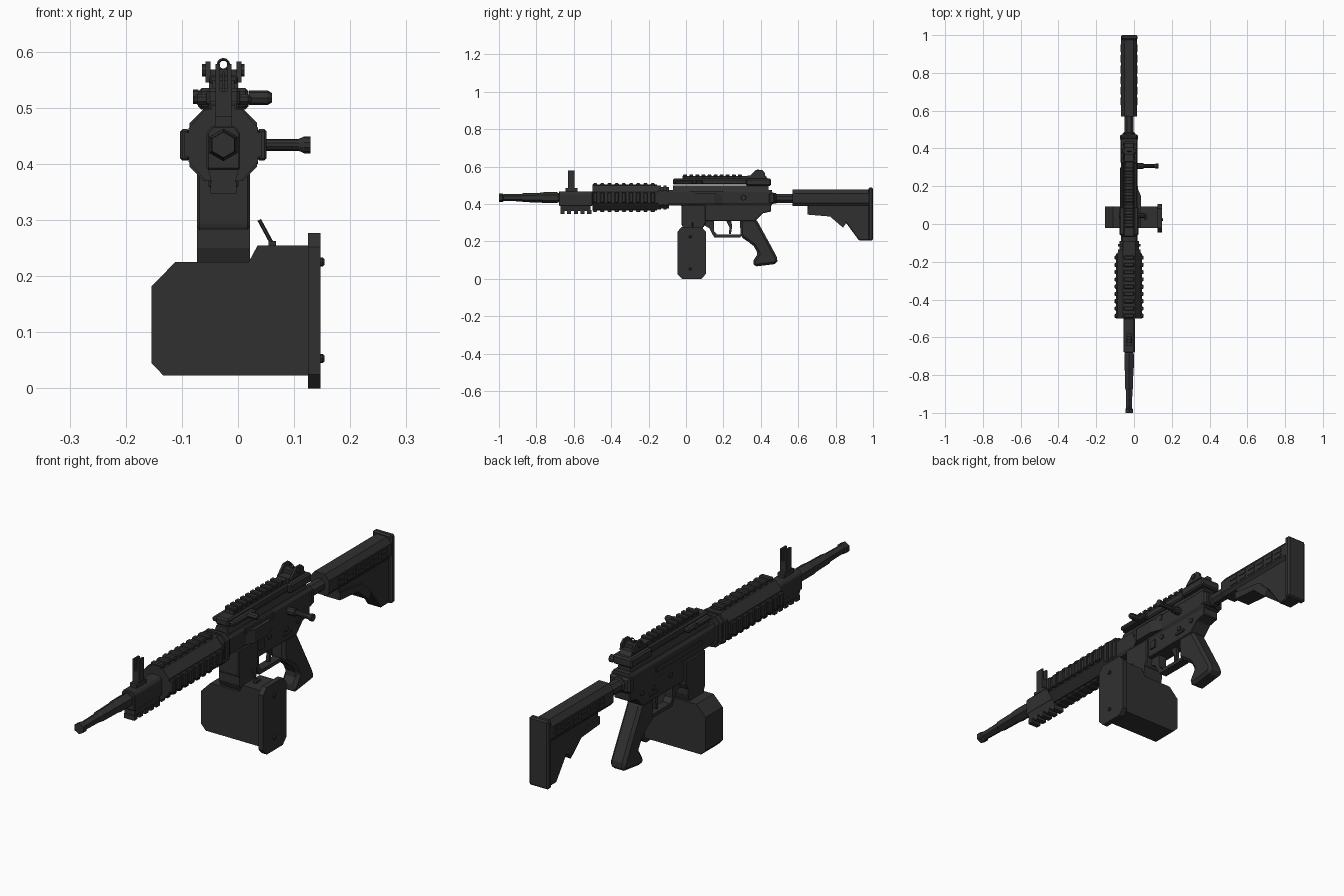
import bpy, bmesh, math
from mathutils import Vector

CX, CZ = -0.026, 0.434          # bore line
mat = bpy.data.materials.new("charcoal")
mat.diffuse_color = (0.03, 0.03, 0.03, 1)


def finish(name, bm, bevel=0):
    bmesh.ops.recalc_face_normals(bm, faces=bm.faces)
    me = bpy.data.meshes.new(name)
    bm.to_mesh(me)
    bm.free()
    me.materials.append(mat)
    ob = bpy.data.objects.new(name, me)
    bpy.context.collection.objects.link(ob)
    if bevel:
        m = ob.modifiers.new("edge", 'BEVEL')
        m.width, m.segments, m.limit_method = bevel, 1, 'ANGLE'
    return ob


def add_prism(bm, pts, axis, a, b):
    """Extrude a 2D outline along an axis; x: (y,z), y: (x,z), z: (x,y)."""
    def put(p, t):
        return {'x': (t, p[0], p[1]), 'y': (p[0], t, p[1]), 'z': (p[0], p[1], t)}[axis]
    va = [bm.verts.new(put(p, a)) for p in pts]
    vb = [bm.verts.new(put(p, b)) for p in pts]
    bm.faces.new(va)
    bm.faces.new(vb[::-1])
    n = len(pts)
    for i in range(n):
        bm.faces.new((va[i], va[(i + 1) % n], vb[(i + 1) % n], vb[i]))


def prism(name, pts, axis, a, b, bevel=0):
    bm = bmesh.new()
    add_prism(bm, pts, axis, a, b)
    return finish(name, bm, bevel)


def boxes(name, items, bevel=0):
    """One object from boxes given as x0,x1,y0,y1,z0,z1."""
    bm = bmesh.new()
    for x0, x1, y0, y1, z0, z1 in items:
        add_prism(bm, [(y0, z0), (y1, z0), (y1, z1), (y0, z1)], 'x', x0, x1)
    return finish(name, bm, bevel)


def lathe(name, start, direction, profile, sides=12, turn=0.0):
    """Turned part: profile is (distance, radius) along a direction."""
    d = Vector(direction).normalized()
    up = Vector((0, 0, 1)) if abs(d.z) < 0.9 else Vector((0, 1, 0))
    u = (up - d * up.dot(d)).normalized()
    v = d.cross(u)
    bm = bmesh.new()
    rings = []
    for t, r in profile:
        rings.append([bm.verts.new(Vector(start) + d * t + r * (
            u * math.cos(turn + 2 * math.pi * i / sides) + v * math.sin(turn + 2 * math.pi * i / sides)))
            for i in range(sides)])
    for p, q in zip(rings, rings[1:]):
        for i in range(sides):
            j = (i + 1) % sides
            bm.faces.new((p[i], p[j], q[j], q[i]))
    bm.faces.new(rings[0])
    bm.faces.new(rings[-1][::-1])
    return finish(name, bm)


def oct_outline(w, h, cw, ch):
    """Chamfered rectangle around the bore."""
    return [(CX + sx * a, CZ + sz * b) for sx, sz, a, b in (
        (-1, -1, w, h - ch), (-1, -1, w - cw, h), (1, -1, w - cw, h), (1, -1, w, h - ch),
        (1, 1, w, h - ch), (1, 1, w - cw, h), (-1, 1, w - cw, h), (-1, 1, w, h - ch))]


# barrel and muzzle
lathe("barrel", (CX, -1, CZ), (0, 1, 0),
      [(0, .018), (0, .023), (.02, .023), (.025, .018), (.12, .02), (.13, .024),
       (.22, .026), (.24, .029), (.31, .029), (.32, .024), (.6, .024)], 6)

# gas block, lower rail and front sight
prism("gas_block", [(CX - .03, .39), (CX + .03, .39), (CX + .03, .455), (CX + .02, .468),
                    (CX - .02, .468), (CX - .03, .455)], 'y', -.68, -.5, .003)
prism("gas_block_lower", [(CX - .03, .40), (CX - .02, .362), (CX + .02, .362), (CX + .03, .40)], 'y', -.67, -.51)
boxes("lower_rail_teeth", [(CX - .023, CX + .023, -.672 + i * .036, -.65 + i * .036, .347, .368)
                           for i in range(5)])
boxes("front_sight", [(CX - .015, CX + .015, -.645, -.58, .46, .485),
                      (CX - .014, CX + .014, -.63, -.595, .48, .53),
                      (CX - .014, CX - .006, -.63, -.595, .53, .578),
                      (CX + .006, CX + .014, -.63, -.595, .53, .578),
                      (CX - .002, CX + .002, -.615, -.61, .53, .565)])

# handguard with rails on four sides
prism("handguard", oct_outline(.062, .064, .03, .034), 'y', -.5, -.15)
prism("handguard_collar", oct_outline(.052, .058, .022, .022), 'y', -.16, -.09)
rails, teeth = [], []
for i in range(-1, 9):
    y0 = -.497 + .0385 * i
    if i >= 0:
        y1 = y0 + .022
        for s in (-1, 1):
            teeth.append((*sorted((CX + s * .06, CX + s * .077)), y0, y1, CZ - .028, CZ + .028))
            teeth.append((CX - .027, CX + .027, y0, y1, *sorted((CZ + s * .06, CZ + s * .077))))
for s in (-1, 1):
    rails.append((*sorted((CX + s * .05, CX + s * .069)), -.5, -.155, CZ - .022, CZ + .022))
    rails.append((CX - .021, CX + .021, -.5, -.155, *sorted((CZ + s * .05, CZ + s * .07))))
boxes("handguard_rails", rails)
boxes("handguard_teeth", teeth, .004)
for k in range(2):
    prism("collar_ring", oct_outline(.06, .064, .025, .025), 'y', -.15 + k * .03, -.135 + k * .03)

# upper receiver
prism("upper_receiver", oct_outline(.044, .042, .008, .012), 'y', -.09, .46)
prism("upper_spine", [(CX - .036, .46), (CX + .036, .46), (CX + .024, .5), (CX - .024, .5)], 'y', -.07, .44)
prism("deflector", [(.015, .02), (.036, .06), (.036, .15), (.015, .2)], 'z', .40, .455)
boxes("ejection_cover", [(.014, .022, .02, .2, .445, .47), (-.075, -.066, .0, .3, .425, .445)])
boxes("rear_collar", [(CX - .047, CX + .047, .44, .475, .40, .462)], .008)

# top rail with clamps and knobs
boxes("top_mount", [(CX - .03, CX + .03, -.07, .455, .503, .535)], .006)
boxes("top_rail", [(CX - .02, CX + .02, -.02, .33, .53, .55)])
boxes("top_rail_teeth", [(CX - .025, CX + .025, -.015 + i * .0325, .006 + i * .0325, .543, .558)
                         for i in range(10)], .003)
boxes("mount_clamps", [(CX - .052, CX + .05, -.06, .09, .505, .525),
                       (CX - .045, CX + .045, .32, .455, .497, .535)], .006)
lathe("clamp_knob_front", (.02, .045, .518), (1, 0, 0), [(0, .013), (.033, .013), (.041, .008)], 8)
lathe("clamp_knob_left", (-.07, .045, .52), (-1, 0, 0), [(0, .013), (.01, .013)], 8)

# rear sight
prism("rear_sight_base", [(.32, .53), (.44, .53), (.425, .552), (.33, .552)], 'x', CX - .026, CX + .026)
for s in (-1, 1):
    x = sorted((CX + s * .023, CX + s * .032))
    prism("rear_sight_ear", [(.335, .545), (.425, .545), (.42, .57), (.405, .583), (.375, .583)], 'x', *x)
    lathe("rear_sight_knob", (CX + s * .028, .385, .567), (s, 0, 0), [(0, .011), (.01, .011)], 8)
boxes("rear_sight_leaf", [(CX - .024, CX + .024, .365, .405, .545, .568)])
bpy.ops.mesh.primitive_torus_add(location=(CX, .385, .577), rotation=(math.pi / 2, 0, 0),
                                 major_radius=.0095, minor_radius=.0025,
                                 major_segments=12, minor_segments=4)
bpy.context.object.name = "rear_sight_ring"
bpy.context.object.data.materials.append(mat)

# lower receiver
prism("lower_receiver", [(-.04, .40), (-.018, .385), (.09, .385), (.09, .31), (.37, .31), (.41, .35),
                         (.455, .36), (.455, .41), (-.04, .41)], 'x', CX - .036, CX + .036, .003)
prism("magazine_well", [(-.025, .395), (-.025, .29), (-.015, .275), (.095, .275), (.105, .30), (.105, .395)],
      'x', CX - .047, CX + .047, .004)
for s in (-1, 1):
    for y, z in ((.03, .375), (.19, .37), (.30, .36), (.375, .365)):
        lathe("receiver_pin", (CX + s * .034, y, z), (s, 0, 0), [(0, .011), (.007, .011)], 8)
boxes("selector", [(.008, .016, .28, .33, .335, .345), (-.068, -.06, .28, .33, .335, .345),
                   (.008, .016, .12, .15, .34, .375)])

# trigger and guard
prism("trigger_guard", [(.09, .315), (.09, .29), (.125, .27), (.15, .222), (.29, .222), (.30, .237),
                        (.165, .237), (.15, .255), (.15, .315)], 'x', CX - .018, CX + .018)
prism("trigger", [(.212, .315), (.24, .315), (.247, .28), (.24, .24), (.23, .24), (.232, .275)],
      'x', CX - .007, CX + .007)

# pistol grip
prism("pistol_grip", [(.288, .32), (.375, .32), (.43, .22), (.492, .105), (.485, .08), (.365, .065),
                      (.355, .09), (.385, .135), (.362, .175), (.33, .2), (.292, .225)],
      'x', CX - .034, CX + .034, .012)

# magazine neck, box, side plate and bolts
prism("magazine_neck", [(-.02, .29), (-.02, .25), (-.005, .215), (.08, .215), (.09, .25), (.09, .29)],
      'x', CX - .047, CX + .047)
prism("ammo_box", [(-.154, .182), (-.112, .225), (.019, .225), (.035, .255), (.126, .255), (.126, .023),
                   (-.133, .023), (-.154, .045)], 'y', -.02, .092)
prism("box_side_plate", [(-.046, .025), (-.022, 0), (.082, 0), (.106, .025), (.106, .252), (.082, .277),
                         (-.022, .277), (-.046, .252)], 'x', .125, .147)
for z in (.053, .225):
    lathe("plate_bolt", (.145, .023, z), (1, 0, 0), [(0, .008), (.006, .008), (.009, .005)], 8)
lathe("box_lever", (.064, .035, .252), (-.026, 0, .048), [(0, .0035), (.055, .0035)], 6)
boxes("lever_hinge", [(.054, .068, .02, .05, .25, .263)])

# side handle
lathe("side_handle", (.0, .307, CZ), (1, 0, 0),
      [(0, .016), (.05, .016), (.051, .0105), (.108, .0105), (.118, .015), (.129, .015)], 10)

# buffer tube
lathe("buffer_tube", (CX, .45, .43), (0, 1, 0), [(0, .031), (.03, .031), (.035, .026), (.15, .026)], 8, math.pi / 8)

# shoulder stock
prism("stock_tube", [(CX - .042, .405), (CX - .03, .39), (CX + .03, .39), (CX + .042, .405), (CX + .042, .455),
                     (CX + .024, .478), (CX - .024, .478), (CX - .042, .455)], 'y', .57, .985)
prism("stock_web", [(.65, .40), (.65, .345), (.77, .335), (.84, .275), (.855, .30), (.925, .205),
                    (.985, .205), (.985, .40)], 'x', CX - .031, CX + .031, .004)
prism("stock_brace", [(.65, .375), (.65, .343), (.77, .333), (.84, .273), (.857, .30), (.80, .355)],
      'x', CX - .036, CX + .036)
boxes("butt_plate", [(CX - .044, CX + .044, .975, 1.0, .205, .487)], .006)
boxes("stock_side_ribs", [(CX - .045, CX + .045, .63 + i * .056, .67 + i * .056, z, z + .014)
                          for i in range(6) for z in (.412, .434)])
